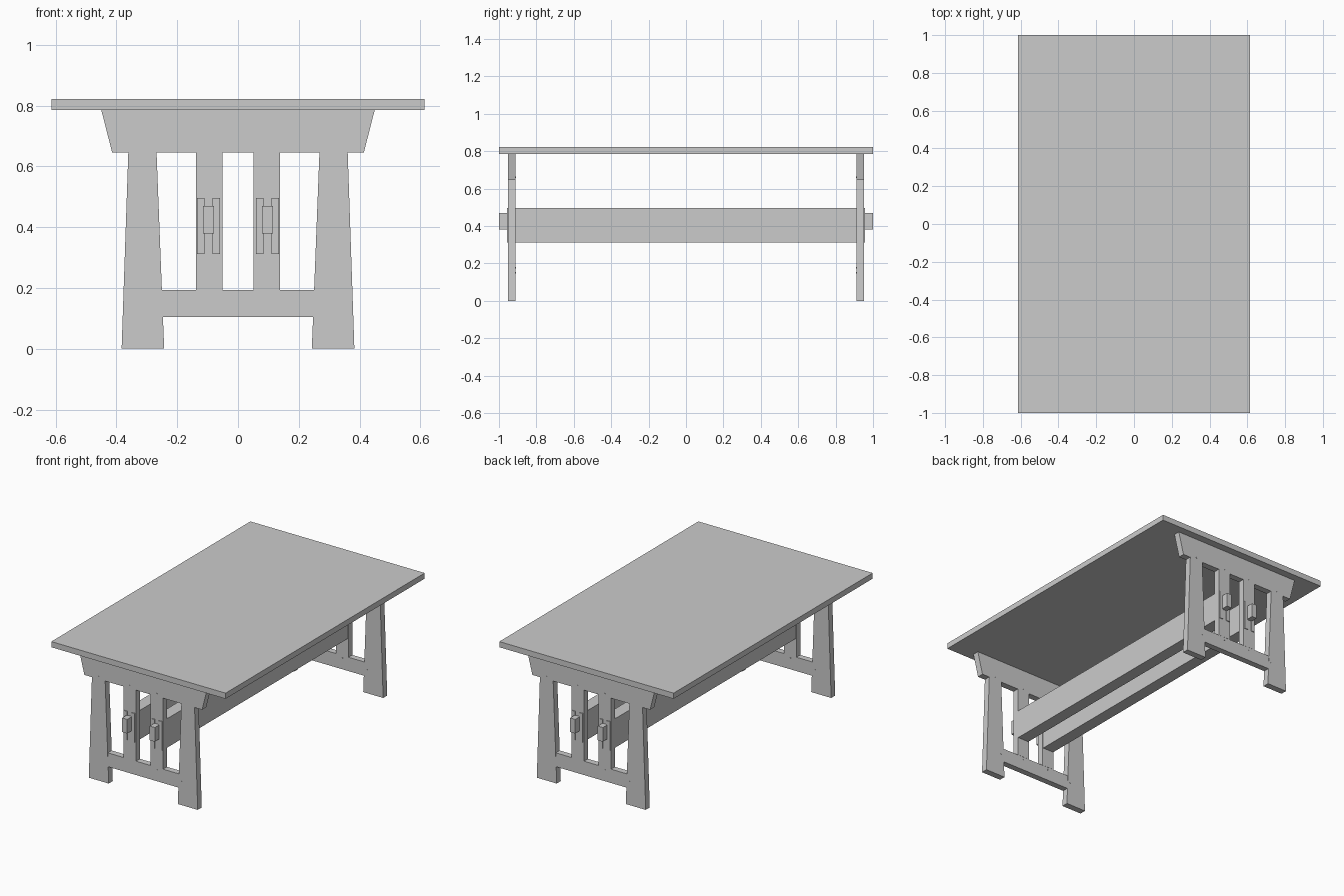
import bpy
import bmesh
import math
from mathutils import Matrix

cube = bpy.data.objects.get("Cube")
if cube:
    bpy.data.objects.remove(cube, do_unlink=True)


def make_material(name, rgb):
    mat = bpy.data.materials.new(name)
    mat.use_nodes = True
    mat.diffuse_color = (*rgb, 1)
    mat.node_tree.nodes["Principled BSDF"].inputs["Base Color"].default_value = (*rgb, 1)
    return mat


GREY = make_material("plain grey", (0.6, 0.6, 0.6))


def add_object(name, bm):
    bmesh.ops.recalc_face_normals(bm, faces=bm.faces)
    mesh = bpy.data.meshes.new(name)
    bm.to_mesh(mesh)
    bm.free()
    mesh.materials.append(GREY)
    obj = bpy.data.objects.new(name, mesh)
    bpy.context.collection.objects.link(obj)
    return obj


def board(name, outline, y0, y1):
    """Extrude an outline in x and z from y0 to y1."""
    bm = bmesh.new()
    face = bm.faces.new([bm.verts.new((x, y0, z)) for x, z in outline])
    ext = bmesh.ops.extrude_face_region(bm, geom=[face])
    verts = [v for v in ext["geom"] if isinstance(v, bmesh.types.BMVert)]
    bmesh.ops.translate(bm, verts=verts, vec=(0, y1 - y0, 0))
    return add_object(name, bm)


def box(name, x0, x1, y0, y1, z0, z1):
    return board(name, [(x0, z0), (x1, z0), (x1, z1), (x0, z1)], y0, y1)


def peg(name, x, z, y0, y1):
    bm = bmesh.new()
    place = Matrix.Translation((x, (y0 + y1) / 2, z)) @ Matrix.Rotation(math.pi / 2, 4, "X")
    bmesh.ops.create_cone(bm, cap_ends=True, segments=8, radius1=0.004, radius2=0.004,
                          depth=abs(y1 - y0), matrix=place)
    return add_object(name, bm)


TOP_BASE, APRON_BASE = 0.786, 0.645
RAIL_BASE, RAIL_TOP = 0.105, 0.193
INNER, OUTER = 0.911, 0.952
BEAM_X, BEAM_HALF = 0.097, 0.039
BEAM_BASE, BEAM_TOP = 0.312, 0.496

# Table top
box("table_top", -0.613, 0.613, -1, 1, TOP_BASE, 0.822)

# End frames
for end, sy in (("front", -1), ("back", 1)):
    y0, y1 = sy * INNER, sy * OUTER
    board(f"{end}_apron", [(-0.414, APRON_BASE), (0.414, APRON_BASE),
                           (0.45, TOP_BASE), (-0.45, TOP_BASE)], y0, y1)
    box(f"{end}_lower_rail", -0.25, 0.25, y0 + sy * 0.001, y1 - sy * 0.001,
        RAIL_BASE, RAIL_TOP)

    for side, sx in (("right", -1), ("left", 1)):
        name = f"{end}_{side}"
        board(f"{name}_leg", [(sx * 0.243, 0), (sx * 0.383, 0),
                              (sx * 0.361, APRON_BASE), (sx * 0.268, APRON_BASE)], y0, y1)
        box(f"{name}_post", sx * 0.051, sx * 0.139, y0, y1, RAIL_TOP, APRON_BASE)

        # Forked beam ends and the key block that locks them
        cx = sx * BEAM_X
        for i, off in enumerate((-0.026, 0.026)):
            box(f"{name}_beam_prong_{i + 1}", cx + off - 0.0125, cx + off + 0.0125,
                y0, sy * 0.957, BEAM_BASE, BEAM_TOP)
        box(f"{name}_key", cx - 0.018, cx + 0.018, y0, sy, 0.38, 0.47)

        # Joint pegs
        for i, (px, pz) in enumerate(((0.312, 0.66), (0.096, 0.661),
                                      (0.096, 0.176), (0.268, 0.15))):
            peg(f"{name}_peg_{i + 1}", sx * px, pz, sy * (INNER - 0.002), sy * (OUTER + 0.001))

# Long stretcher beams
for side, sx in (("right", -1), ("left", 1)):
    cx = sx * BEAM_X
    box(f"{side}_stretcher_beam", cx - BEAM_HALF, cx + BEAM_HALF, -INNER, INNER,
        BEAM_BASE, BEAM_TOP)
